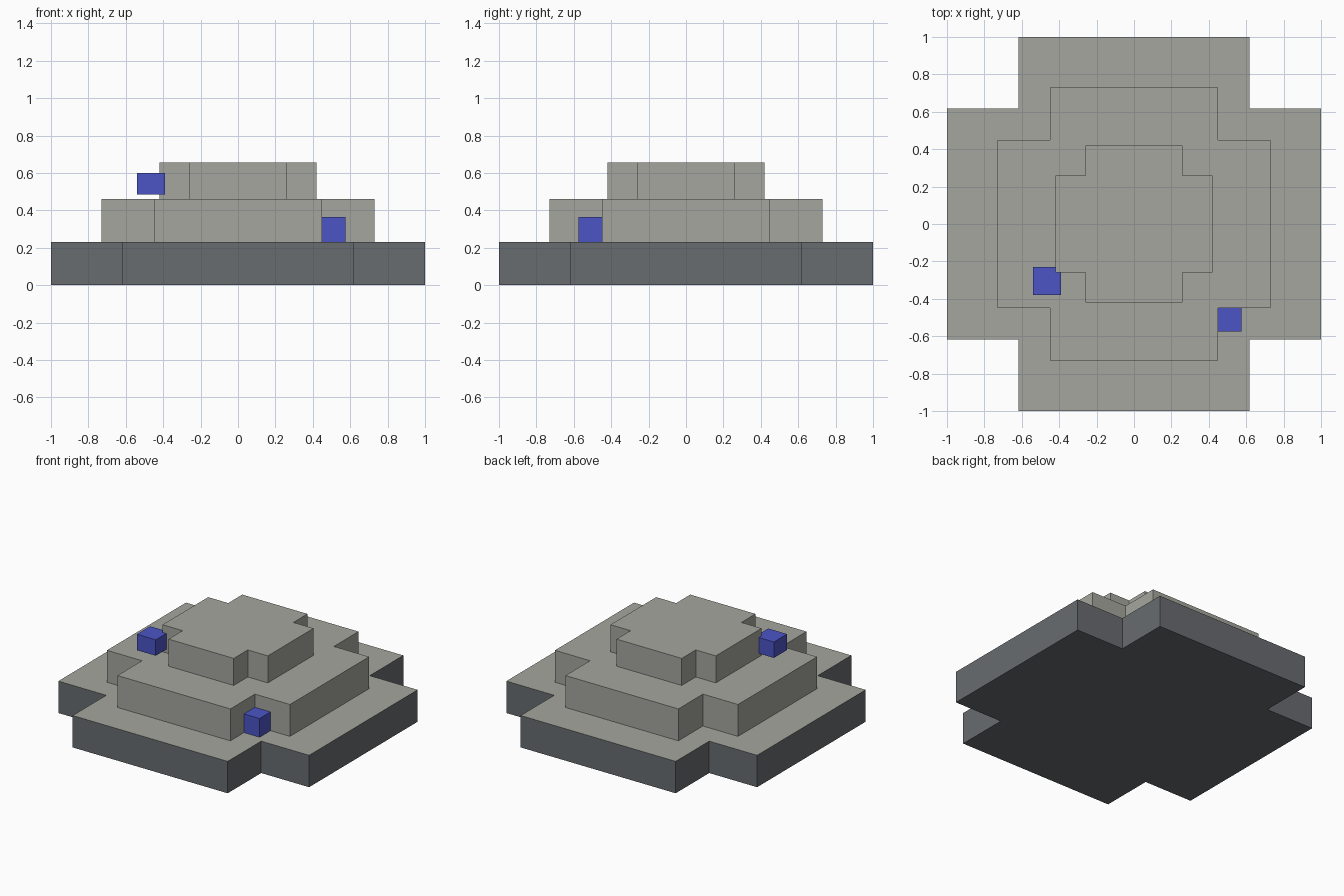
import bpy
import bmesh

# Remove the default cube
cube = bpy.data.objects.get("Cube")
if cube:
    bpy.data.objects.remove(cube, do_unlink=True)


def make_material(name, color):
    mat = bpy.data.materials.new(name)
    mat.use_nodes = True
    mat.diffuse_color = (*color, 1)
    mat.node_tree.nodes["Principled BSDF"].inputs["Base Color"].default_value = (*color, 1)
    return mat


light_stone = make_material("light_stone", (0.38, 0.38, 0.345))
dark_stone = make_material("dark_stone", (0.14, 0.15, 0.16))
blue = make_material("blue", (0.07, 0.09, 0.56))


def add_object(name, bm, *materials):
    bmesh.ops.recalc_face_normals(bm, faces=bm.faces)
    mesh = bpy.data.meshes.new(name)
    bm.to_mesh(mesh)
    bm.free()
    for mat in materials:
        mesh.materials.append(mat)
    obj = bpy.data.objects.new(name, mesh)
    bpy.context.collection.objects.link(obj)
    return obj


def prism(name, outline, bottom, top, *materials):
    """Extrude a flat outline upward between two heights."""
    bm = bmesh.new()
    face = bm.faces.new([bm.verts.new((x, y, bottom)) for x, y in outline])
    # Keep the bottom cap while extruding a copy of it
    result = bmesh.ops.extrude_face_region(bm, geom=[face], use_keep_orig=True)
    for item in result["geom"]:
        if isinstance(item, bmesh.types.BMVert):
            item.co.z = top
    return add_object(name, bm, *materials)


def cross_outline(arm, notch):
    """Plus-shaped outline: one corner turned through four quarters."""
    points = []
    x_y = [(arm, -notch), (arm, notch), (notch, notch)]
    for _ in range(4):
        points += x_y
        x_y = [(-y, x) for x, y in x_y]
    return points


def box(name, x, y, z, mat):
    outline = [(x[0], y[0]), (x[1], y[0]), (x[1], y[1]), (x[0], y[1])]
    return prism(name, outline, z[0], z[1], mat)


# Stepped cross-shaped tiers
base = prism("base_tier", cross_outline(1.0, 0.618), 0, 0.23, dark_stone, light_stone)
prism("middle_tier", cross_outline(0.73, 0.45), 0.23, 0.46, light_stone)
prism("top_tier", cross_outline(0.42, 0.26), 0.46, 0.655, light_stone)

# The base has dark sides and underside with a light upper surface
for poly in base.data.polygons:
    poly.material_index = 1 if poly.normal.z > 0.5 else 0

# Small blue blocks: one in the lower notch, one floating by the top tier
box("lower_blue_block", (0.45, 0.575), (-0.575, -0.45), (0.23, 0.365), blue)
box("upper_blue_block", (-0.54, -0.39), (-0.38, -0.23), (0.485, 0.60), blue)
